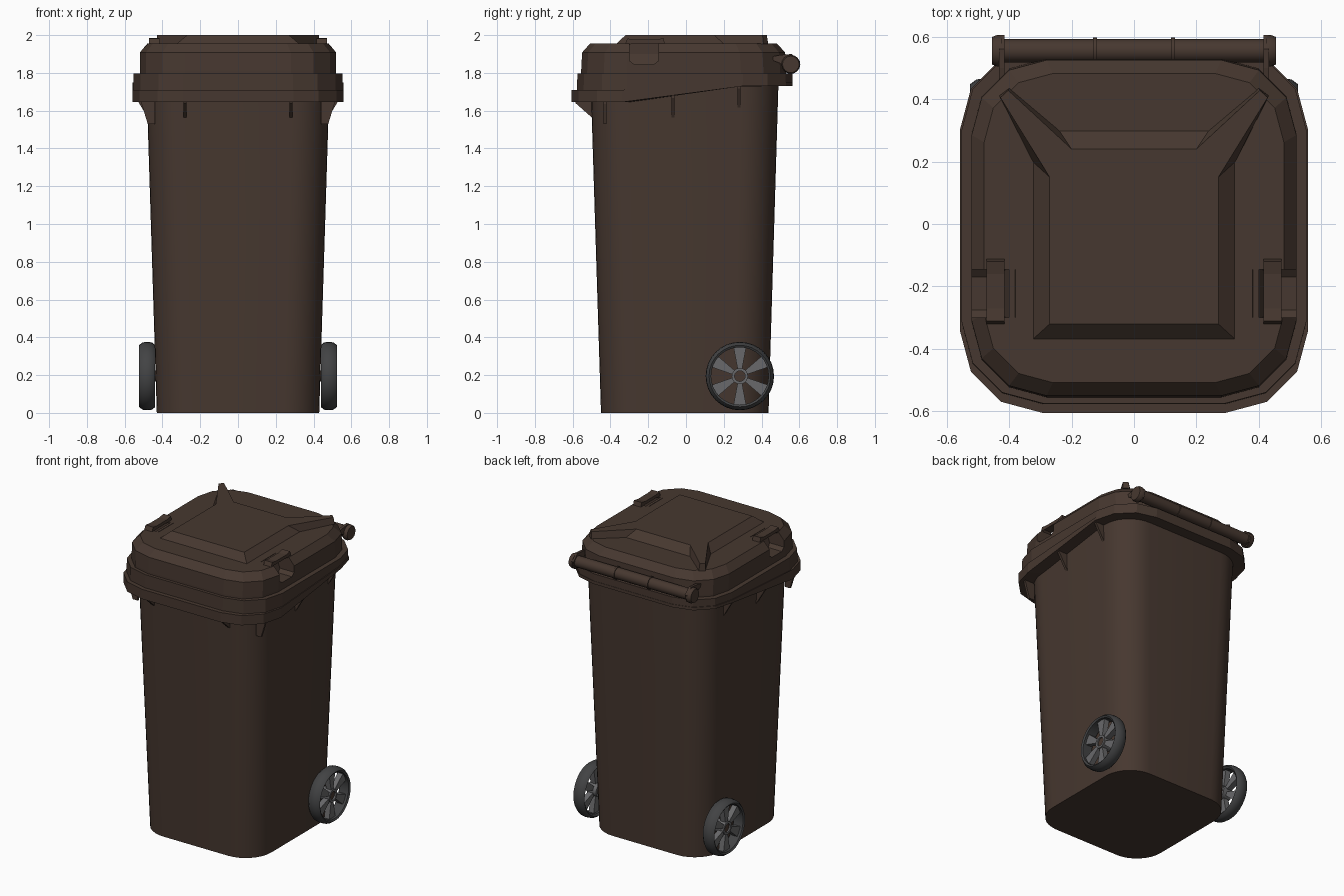
import bpy, bmesh, math

if "Cube" in bpy.data.objects:
    bpy.data.objects.remove(bpy.data.objects["Cube"])


def material(name, rgb):
    m = bpy.data.materials.new(name)
    m.diffuse_color = (*rgb, 1)
    m.use_nodes = True
    m.node_tree.nodes["Principled BSDF"].inputs["Base Color"].default_value = m.diffuse_color
    return m


BROWN = material("brown_plastic", (0.062, 0.039, 0.029))
RUBBER = material("dark_grey_rubber", (0.055, 0.056, 0.058))
GREY = material("grey_hub", (0.14, 0.14, 0.145))


def loft(name, rings, mat, caps=True, closed=False, smooth=0):
    """Skin a list of equal-length point rings."""
    bm = bmesh.new()
    vs = [[bm.verts.new(p) for p in r] for r in rings]
    pairs = list(zip(vs, vs[1:])) + ([(vs[-1], vs[0])] if closed else [])
    for a, b in pairs:
        for i in range(len(a)):
            j = (i + 1) % len(a)
            bm.faces.new((a[i], a[j], b[j], b[i]))
    if caps and not closed:
        bm.faces.new(vs[0])
        bm.faces.new(vs[-1])
    bmesh.ops.recalc_face_normals(bm, faces=bm.faces)
    me = bpy.data.meshes.new(name)
    bm.to_mesh(me)
    bm.free()
    me.materials.append(mat)
    ob = bpy.data.objects.new(name, me)
    bpy.context.collection.objects.link(ob)
    if smooth:
        bpy.ops.object.select_all(action='DESELECT')
        ob.select_set(True)
        bpy.context.view_layer.objects.active = ob
        bpy.ops.object.shade_smooth_by_angle(angle=math.radians(smooth))
    return ob


def rrect(hx, y0, y1, r, z, n=3):
    """Rounded rectangle ring; z is a number or a function of y."""
    pts = []
    for k, (cx, cy) in enumerate([(hx - r, y1 - r), (r - hx, y1 - r), (r - hx, y0 + r), (hx - r, y0 + r)]):
        for i in range(n + 1):
            a = math.pi / 2 * (k + i / n)
            x, y = cx + r * math.cos(a), cy + r * math.sin(a)
            pts.append((x, y, z(y) if callable(z) else z))
    return pts


def plate_x(name, yz, x0, x1, mat):
    return loft(name, [[(x, y, z) for y, z in yz] for x in (x0, x1)], mat)


def lathe_x(name, profile, cy, cz, mat, seg=32, closed=True, sx=1, smooth=35):
    """Spin (x, radius) points around an axis along x."""
    rings = [[(sx * x, cy + r * math.cos(2 * math.pi * i / seg), cz + r * math.sin(2 * math.pi * i / seg))
              for i in range(seg)] for x, r in profile]
    return loft(name, rings, mat, closed=closed, smooth=smooth)


def slope(y):
    """Underside height of the rim, rising towards the back."""
    t = min(1, max(0, (y + 0.3) / 0.6))
    return 1.645 + 0.085 * t


# Tapered bin body
loft("bin_body", [rrect(0.43, -0.45, 0.437, 0.19, 0, 8),
                  rrect(0.485, -0.505, 0.49, 0.2, 1.76, 8)], BROWN, smooth=35)

# Stepped rim with sloped underside
step = lambda y: max(1.71, slope(y) + 0.02)
loft("rim", [rrect(0.47, -0.49, 0.475, 0.2, slope),
             rrect(0.558, -0.605, 0.565, 0.265, slope),
             rrect(0.558, -0.605, 0.565, 0.265, step),
             rrect(0.552, -0.577, 0.563, 0.262, step),
             rrect(0.552, -0.575, 0.563, 0.262, 1.798),
             rrect(0.49, -0.52, 0.5, 0.23, 1.798)], BROWN)

# Lid with bevelled top edge
lid = loft("lid", [rrect(0.52, -0.555, 0.53, 0.24, 1.79),
                   rrect(0.52, -0.555, 0.53, 0.24, 1.812),
                   rrect(0.52, -0.55, 0.525, 0.24, 1.908),
                   rrect(0.48, -0.508, 0.482, 0.22, 1.955)], BROWN)

# Notches in the lid sides
for s in (-1, 1):
    cut = loft("notch_cutter", [[(s * x, y, z) for y, z in
                                 [(-0.275, 1.845), (-0.17, 1.845), (-0.145, 1.865), (-0.145, 2.0),
                                  (-0.3, 2.0), (-0.3, 1.865)]] for x in (0.4, 0.6)], BROWN)
    cut.hide_render = True
    mod = lid.modifiers.new("notch", 'BOOLEAN')
    mod.operation, mod.object, mod.solver = 'DIFFERENCE', cut, 'EXACT'
    bpy.context.view_layer.objects.active = lid
    bpy.ops.object.modifier_apply(modifier=mod.name)
    bpy.data.objects.remove(cut)

# Raised lid panel with two arms to the back corners
half_low = [(0.325, -0.37), (0.325, 0.2), (0.432, 0.41), (0.4, 0.435), (0.24, 0.3)]
half_top = [(0.27, -0.32), (0.27, 0.15), (0.428, 0.405), (0.403, 0.428), (0.2, 0.24)]
full = lambda h, z: [(x, y, z) for x, y in h] + [(-x, y, z) for x, y in reversed(h)]
loft("lid_panel", [full(half_low, 1.953), full(half_top, 2.0)], BROWN)

for s, side in ((-1, "left"), (1, "right")):
    # Grab strap over each notch
    plate_x("grab_strap_" + side, [(-0.325, 1.945), (-0.31, 1.982), (-0.27, 1.976), (-0.16, 1.976),
                                   (-0.12, 1.984), (-0.11, 1.945), (-0.14, 1.945), (-0.15, 1.955),
                                   (-0.29, 1.955), (-0.3, 1.945)], s * 0.415, s * 0.472, BROWN)
    # Sloping inner wall of the notch
    loft("notch_ramp_" + side, [[(s * x, y, z) for x, z in [(0.38, 1.957), (0.42, 1.845), (0.38, 1.845)]]
                                for y in (-0.3, -0.145)], BROWN)
    # Hinge arm
    plate_x("hinge_arm_" + side, [(0.45, 1.885), (0.5, 1.895), (0.56, 1.9), (0.605, 1.86), (0.59, 1.81),
                                  (0.54, 1.8), (0.5, 1.85), (0.45, 1.87)], s * 0.415, s * 0.433, BROWN)
    # Ribs under the rim, sides
    for y in (-0.43, -0.07, 0.28):
        top, low = slope(y) + 0.01, slope(y) - 0.115
        e = 0.54 if abs(y) < 0.4 else 0.51
        loft("side_rib_" + side, [[(s * x, y + d, z) for x, z in
                                   [(0.44, top), (e, top), (e, top - 0.02), (0.478, low), (0.44, low)]]
                                  for d in (-0.008, 0.008)], BROWN)
    # Ribs under the rim, front
    plate_x("front_rib_" + side, [(-0.46, 1.655), (-0.585, 1.655), (-0.585, 1.64), (-0.5, 1.565), (-0.46, 1.565)],
            s * 0.272, s * 0.288, BROWN)

    # Wheel: tyre, hub ring, spokes and axle end
    cy, cz = 0.285, 0.195
    lathe_x("tyre_" + side, [(0.45, 0.152), (0.44, 0.165), (0.455, 0.178), (0.48, 0.181), (0.505, 0.178),
                             (0.525, 0.163), (0.518, 0.152)], cy, cz, RUBBER, sx=s)
    lathe_x("hub_" + side, [(0.44, 0.028), (0.44, 0.043), (0.51, 0.043), (0.51, 0.028)], cy, cz, GREY, seg=20, sx=s)
    for k in range(6):
        a = math.radians(90 + 60 * k)
        ca, sa = math.cos(a), math.sin(a)
        rings = [[(s * x, cy + r * ca - w * sa, cz + r * sa + w * ca) for r, w in
                  [(0.038, -0.012), (0.155, -0.034), (0.155, 0.034), (0.038, 0.012)]] for x in (0.465, 0.502)]
        loft("spoke_" + side, rings, GREY)
    lathe_x("axle_end_" + side, [(0.4, 0.029), (0.5, 0.029)], cy, cz, BROWN, seg=20, closed=False, sx=s)

# Hinge bar with end discs and thin rings
bar = [(-0.455, 0.044), (-0.44, 0.05), (-0.425, 0.05), (-0.425, 0.037)]
for x in (-0.125, 0.125):
    bar += [(x - 0.006, 0.037), (x - 0.006, 0.042), (x + 0.006, 0.042), (x + 0.006, 0.037)]
bar += [(-x, r) for x, r in reversed(bar[:4])]
lathe_x("hinge_bar", bar, 0.555, 1.845, BROWN, seg=16, closed=False)
